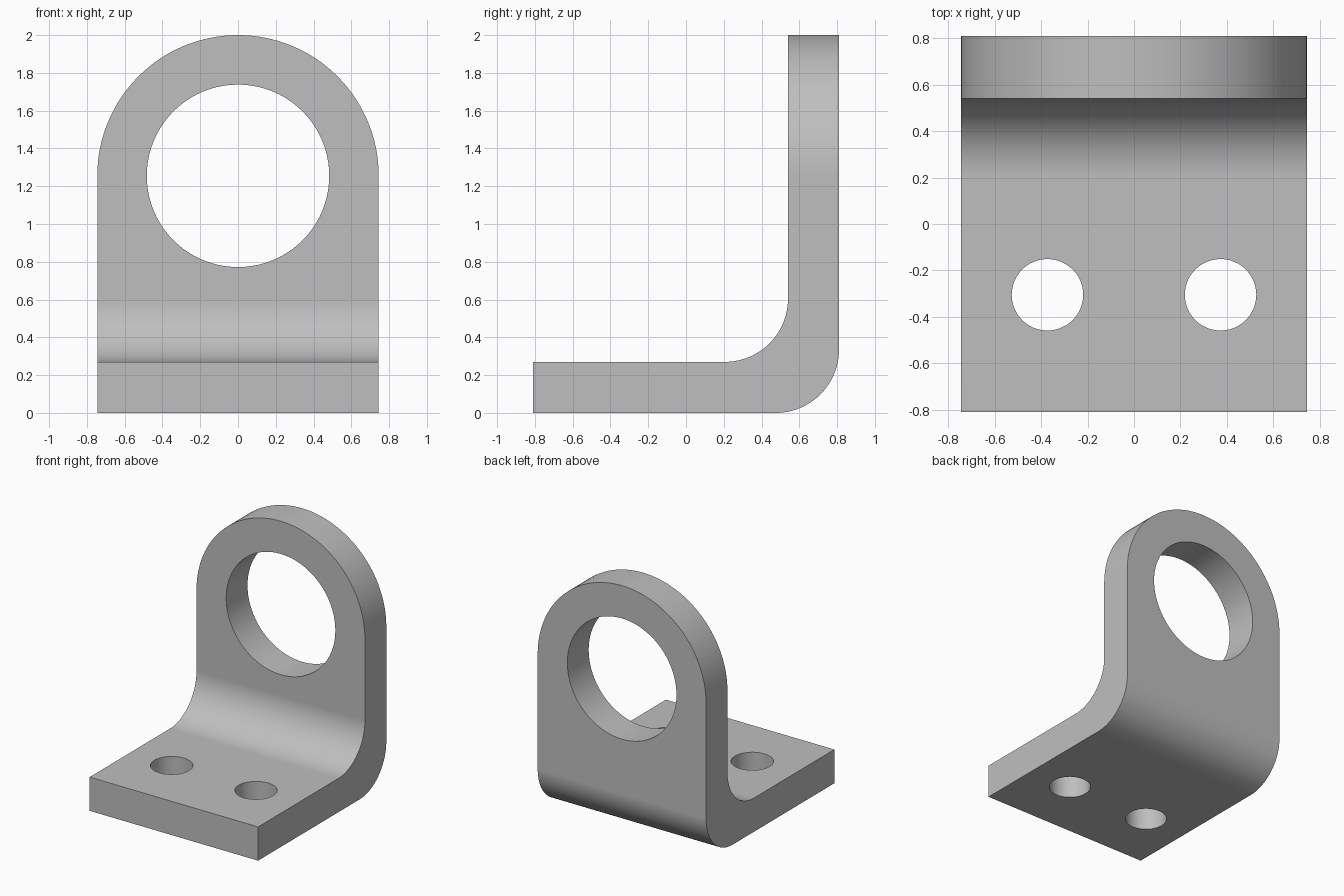
import bpy
import bmesh
from math import sin, cos, pi, radians
from mathutils import Vector

if "Cube" in bpy.data.objects:
    bpy.data.objects.remove(bpy.data.objects["Cube"], do_unlink=True)

HALF_W, HALF_D, HEIGHT = 0.745, 0.81, 2.0
THICK, BEND = 0.27, 0.335
RING_Z = HEIGHT - HALF_W

steel = bpy.data.materials.new("plain grey")
steel.use_nodes = True
grey = (0.52, 0.52, 0.52, 1)
steel.diffuse_color = grey
steel.node_tree.nodes["Principled BSDF"].inputs["Base Color"].default_value = grey


def arc(cx, cy, r, start, end, steps):
    """Points along an arc, angles in degrees."""
    angles = [radians(start + (end - start) * i / steps) for i in range(steps + 1)]
    return [(cx + r * cos(a), cy + r * sin(a)) for a in angles]


def prism(name, points, place, offset):
    """Extrude a closed outline, mapped to 3D by place, along offset."""
    bm = bmesh.new()
    face = bm.faces.new([bm.verts.new(place(u, v)) for u, v in points])
    result = bmesh.ops.extrude_face_region(bm, geom=[face])
    moved = [g for g in result["geom"] if isinstance(g, bmesh.types.BMVert)]
    bmesh.ops.translate(bm, verts=moved, vec=Vector(offset))
    bmesh.ops.recalc_face_normals(bm, faces=bm.faces)
    mesh = bpy.data.meshes.new(name)
    bm.to_mesh(mesh)
    bm.free()
    mesh.materials.append(steel)
    obj = bpy.data.objects.new(name, mesh)
    bpy.context.collection.objects.link(obj)
    return obj


# Bent plate: side profile swept across the width
inner_y = HALF_D - THICK
profile = [(-HALF_D, 0)]
profile += arc(HALF_D - BEND, BEND, BEND, -90, 0, 24)
profile += [(HALF_D, HEIGHT + 0.1), (inner_y, HEIGHT + 0.1)]
profile += arc(inner_y - BEND, THICK + BEND, BEND, 0, -90, 24)
profile += [(-HALF_D, THICK)]
bracket = prism("angle_bracket", profile,
                lambda y, z: (-HALF_W, y, z), (2 * HALF_W, 0, 0))

# Corner waste above the rounded top of the upright
waste = arc(0, RING_Z, HALF_W, 0, 180, 64)
waste += [(-1, RING_Z), (-1, HEIGHT + 0.3), (1, HEIGHT + 0.3), (1, RING_Z)]
cutters = [prism("arch_cutter", waste, lambda x, z: (x, 0.3, z), (0, 1, 0))]

# Large bore in the upright
bore = arc(0, RING_Z, 0.483, 0, 360, 80)[:-1]
cutters.append(prism("bore_cutter", bore, lambda x, z: (x, 0.3, z), (0, 1, 0)))

# Pair of bolt holes in the base
for side, sign in (("right", -1), ("left", 1)):
    hole = arc(sign * 0.373, -0.305, 0.154, 0, 360, 48)[:-1]
    cutters.append(prism(side + "_bolt_cutter", hole,
                         lambda x, y: (x, y, -0.1), (0, 0, 0.5)))

bpy.context.view_layer.objects.active = bracket
bracket.select_set(True)
for cutter in cutters:
    cutter.hide_render = True
    cut = bracket.modifiers.new(cutter.name, "BOOLEAN")
    cut.operation = "DIFFERENCE"
    cut.solver = "EXACT"
    cut.object = cutter
    bpy.ops.object.modifier_apply(modifier=cut.name)
    bpy.data.objects.remove(cutter, do_unlink=True)

# Smooth bends, crisp edges and truly flat faces
bpy.ops.object.shade_smooth_by_angle(angle=radians(30))
weighted = bracket.modifiers.new("flat_face_normals", "WEIGHTED_NORMAL")
weighted.keep_sharp = True
